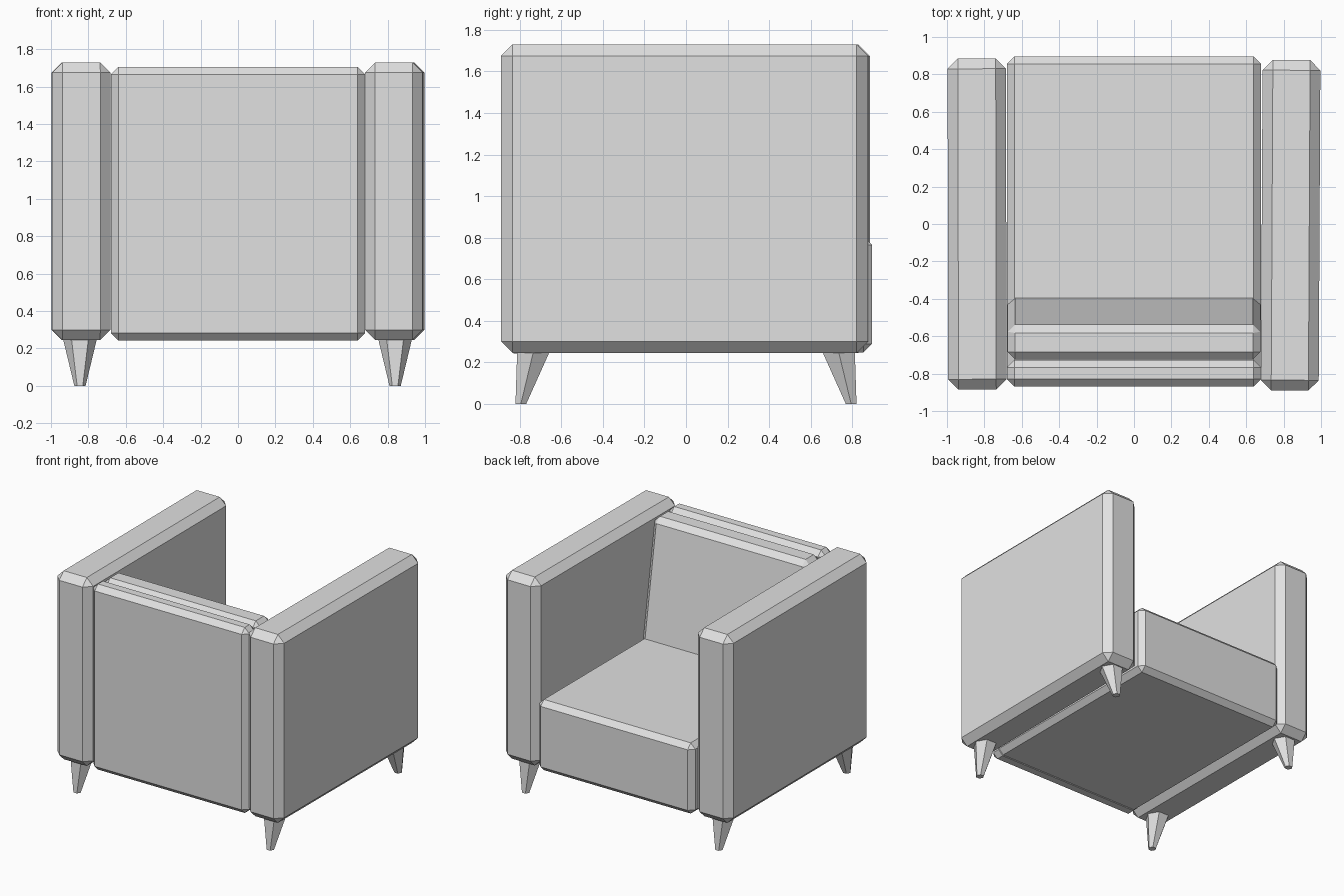
import bpy, bmesh, math
from mathutils import Matrix, Vector

if "Cube" in bpy.data.objects:
    bpy.data.objects.remove(bpy.data.objects["Cube"])

grey = bpy.data.materials.new("light grey fabric")
grey.use_nodes = True
grey.diffuse_color = (0.75, 0.75, 0.75, 1)
grey.node_tree.nodes["Principled BSDF"].inputs["Base Color"].default_value = grey.diffuse_color


def finish(name, bm):
    bmesh.ops.recalc_face_normals(bm, faces=bm.faces)
    mesh = bpy.data.meshes.new(name)
    bm.to_mesh(mesh)
    bm.free()
    mesh.materials.append(grey)
    obj = bpy.data.objects.new(name, mesh)
    bpy.context.collection.objects.link(obj)
    return obj


def block(name, low, high, bevel, lean=0.0, turn=0.0):
    """Chamfered box; lean pushes the lower part of its +y side forward."""
    low, high = Vector(low), Vector(high)
    size, mid = high - low, (low + high) / 2
    bm = bmesh.new()
    bmesh.ops.create_cube(bm, size=1)
    bmesh.ops.scale(bm, vec=size, verts=bm.verts)
    bmesh.ops.bevel(bm, geom=bm.edges[:], offset=bevel, segments=1,
                    affect='EDGES', profile=0.5)
    for v in bm.verts:
        if v.co.y > 0:
            v.co.y += lean * (0.5 - v.co.z / size.z)
    bmesh.ops.rotate(bm, verts=bm.verts, matrix=Matrix.Rotation(math.radians(turn), 3, 'Z'))
    bmesh.ops.translate(bm, vec=mid, verts=bm.verts)
    return finish(name, bm)


def leg(name, x, side):
    """Six-sided tapered leg whose outer edge stays upright."""
    bm = bmesh.new()
    rings = []
    for z, radius, y in ((0.0, 0.03, 0.795), (0.27, 0.095, 0.73)):
        rings.append([bm.verts.new((x + radius * math.cos(i * math.pi / 3),
                                    side * y + radius * math.sin(i * math.pi / 3), z))
                      for i in range(6)])
    for i in range(6):
        j = (i + 1) % 6
        bm.faces.new((rings[0][i], rings[0][j], rings[1][j], rings[1][i]))
    for ring in rings:
        bm.faces.new(ring)
    return finish(name, bm)


# Arms
block("left_arm", (0.683, -0.89, 0.245), (0.992, 0.877, 1.73), 0.055, turn=-0.3)
block("right_arm", (-0.995, -0.885, 0.245), (-0.683, 0.885, 1.73), 0.055, turn=0.1)

# Seat and backrest
block("seat", (-0.68, -0.855, 0.248), (0.68, 0.895, 0.805), 0.04)
block("back_panel", (-0.68, -0.87, 0.243), (0.68, -0.728, 1.705), 0.04)
block("back_cushion", (-0.675, -0.725, 0.60), (0.675, -0.543, 1.70), 0.04, lean=0.18)

# Legs
for label, x in (("left", 0.84), ("right", -0.845)):
    leg(label + "_front_leg", x, -1)
    leg(label + "_rear_leg", x, 1)
